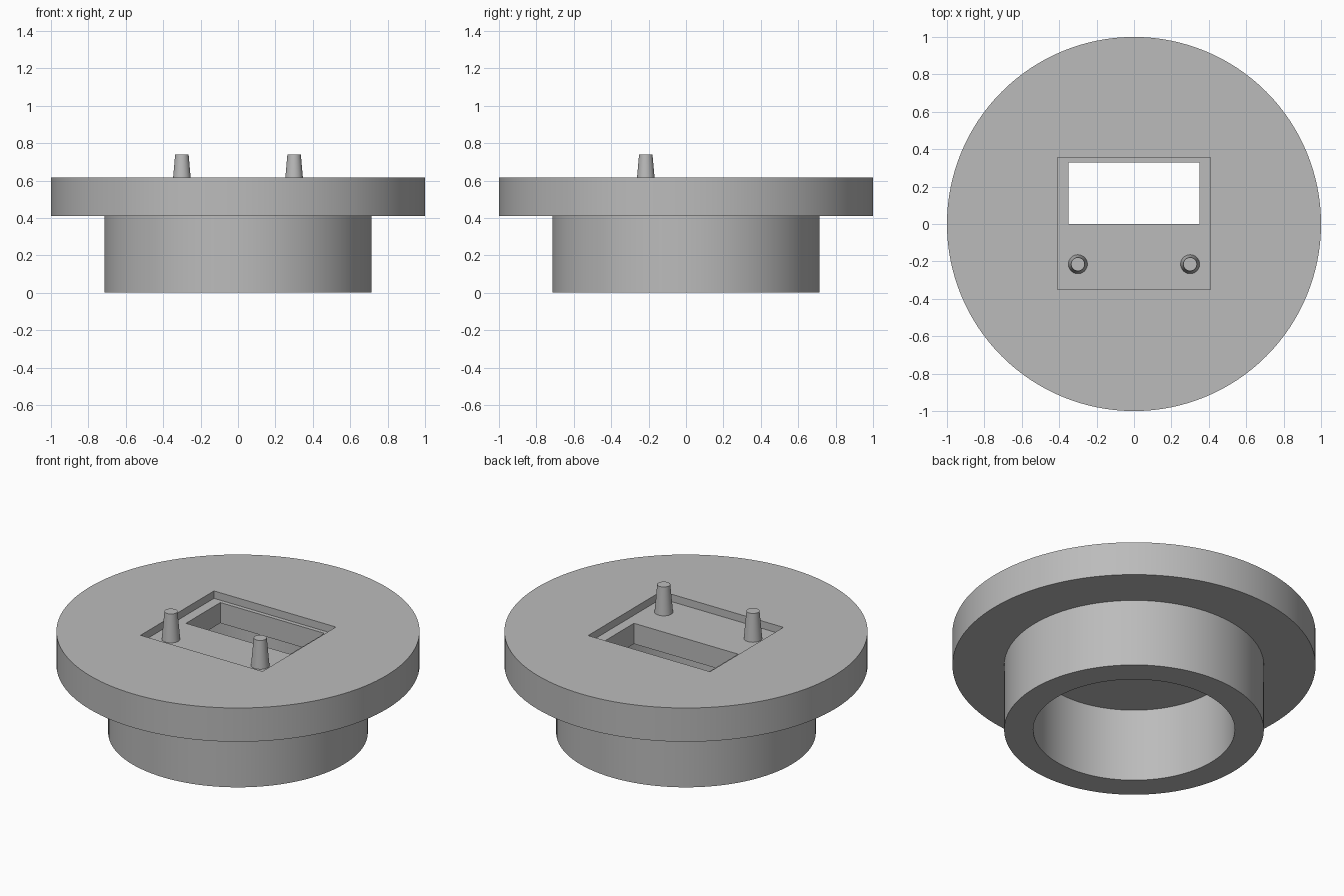
import bpy
import bmesh
import math

cube = bpy.data.objects.get("Cube")
if cube:
    bpy.data.objects.remove(cube, do_unlink=True)

# Single plain grey material
grey = bpy.data.materials.new("plain grey")
grey.use_nodes = True
colour = (0.5, 0.5, 0.5, 1.0)
grey.diffuse_color = colour
grey.node_tree.nodes["Principled BSDF"].inputs["Base Color"].default_value = colour

FLANGE_TOP = 0.615
POCKET_FLOOR = 0.57
CEILING = 0.445


def link(name, bm):
    bmesh.ops.recalc_face_normals(bm, faces=bm.faces)
    mesh = bpy.data.meshes.new(name)
    bm.to_mesh(mesh)
    bm.free()
    mesh.materials.append(grey)
    obj = bpy.data.objects.new(name, mesh)
    bpy.context.collection.objects.link(obj)
    return obj


def activate(obj):
    bpy.ops.object.select_all(action="DESELECT")
    obj.select_set(True)
    bpy.context.view_layer.objects.active = obj


def turned(name, profile, segments, x=0.0, y=0.0):
    """Turn (radius, height) points about a vertical axis and cap both ends."""
    bm = bmesh.new()
    angles = [math.tau * i / segments for i in range(segments)]
    rings = [[bm.verts.new((x + r * math.cos(a), y + r * math.sin(a), z)) for a in angles]
             for r, z in profile]
    for low, high in zip(rings, rings[1:]):
        for i in range(segments):
            j = (i + 1) % segments
            bm.faces.new((low[i], low[j], high[j], high[i]))
    bm.faces.new(rings[0])
    bm.faces.new(rings[-1])
    return link(name, bm)


def cut_box(target, name, low, high):
    """Subtract an axis-aligned box from the target."""
    bm = bmesh.new()
    bmesh.ops.create_cube(bm, size=1.0)
    for v in bm.verts:
        v.co = [high[k] if v.co[k] > 0 else low[k] for k in range(3)]
    cutter = link(name, bm)
    cutter.hide_render = True
    activate(target)
    mod = target.modifiers.new(name, "BOOLEAN")
    mod.operation = "DIFFERENCE"
    mod.solver = "EXACT"
    mod.object = cutter
    bpy.ops.object.modifier_apply(modifier=mod.name)
    bpy.data.objects.remove(cutter, do_unlink=True)


def smooth(obj):
    activate(obj)
    bpy.ops.object.shade_smooth_by_angle(angle=math.radians(30))


# Flange and hollow collar, turned as one solid
body = turned("flanged_collar", [
    (0.555, CEILING), (0.555, 0.0), (0.715, 0.0),
    (0.715, 0.41), (1.0, 0.41), (1.0, FLANGE_TOP)], 128)

# Shallow rectangular pocket and the window through its floor
cut_box(body, "pocket", (-0.41, -0.35, POCKET_FLOOR), (0.41, 0.355, 0.8))
cut_box(body, "window", (-0.35, 0.0, 0.3), (0.35, 0.33, 0.8))
smooth(body)

# Tapered locating pins standing on the pocket floor
for side, x in (("right", -0.3), ("left", 0.3)):
    smooth(turned(side + "_pin", [(0.051, POCKET_FLOOR), (0.036, 0.738)], 32, x, -0.215))
